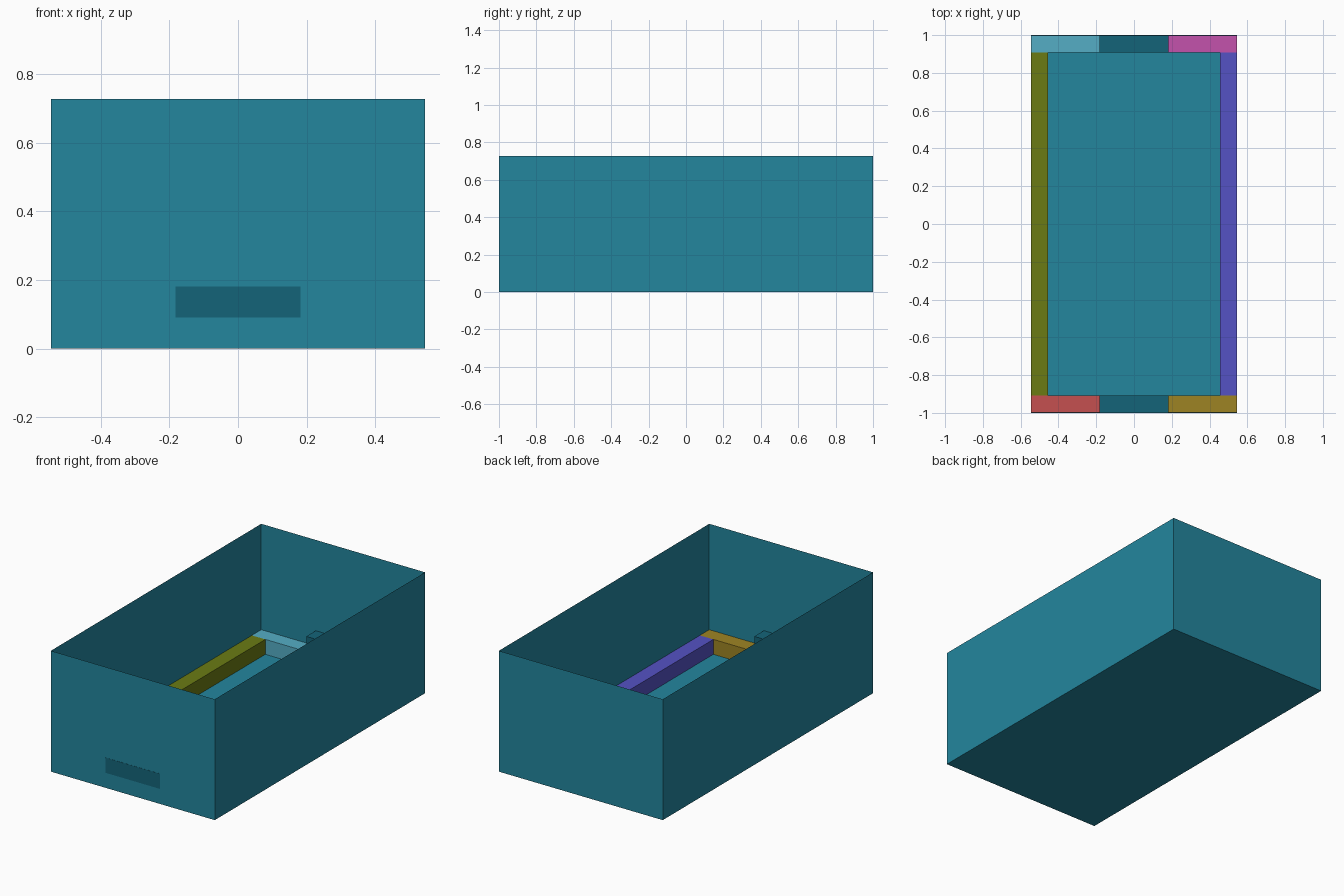
import bpy, bmesh

if "Cube" in bpy.data.objects:
    bpy.data.objects.remove(bpy.data.objects["Cube"])

U = 1 / 11          # base module: the model is 12 x 22 x 8 modules
E = 0.001           # hair gap that keeps coincident faces apart


def paint(obj, rgb):
    mat = bpy.data.materials.new(obj.name + "_colour")
    linear = [(c / 255 / 12.92) if c < 11 else ((c / 255 + 0.055) / 1.055) ** 2.4 for c in rgb]
    mat.diffuse_color = (*linear, 1)
    mat.use_nodes = True
    mat.node_tree.nodes["Principled BSDF"].inputs["Base Color"].default_value = mat.diffuse_color
    obj.data.materials.append(mat)


def box(name, lo, hi, rgb, open_top=False):
    bm = bmesh.new()
    bmesh.ops.create_cube(bm, size=1)
    for v in bm.verts:
        v.co = [(a + b) / 2 + c * (b - a) for a, b, c in zip(lo, hi, v.co)]
    if open_top:
        bm.normal_update()
        top = [f for f in bm.faces if f.normal.z > 0.9]
        bmesh.ops.delete(bm, geom=top, context='FACES_ONLY')
    mesh = bpy.data.meshes.new(name)
    bm.to_mesh(mesh)
    bm.free()
    obj = bpy.data.objects.new(name, mesh)
    bpy.context.collection.objects.link(obj)
    paint(obj, rgb)
    return obj


TEAL, DARK_TEAL = (35, 134, 158), (20, 100, 121)
W, L, H = 6 * U, 11 * U, 8 * U

# Thin open-topped shell: four walls and a floor
box("outer_shell", (-W, -L, 0), (W, L, H), TEAL, open_top=True)

# Long rails on the floor along both sides
for name, x0, x1, rgb in (("left_rail", -W + E, -W + U, (107, 123, 20)),
                          ("right_rail", W - U, W - E, (85, 82, 196))):
    box(name, (x0, -L + U, E), (x1, L - U, U), rgb)

# Short rails at the ends, leaving a gap in the middle
for end, y0, y1, colours in (("front", -L + E, -L + U, ((197, 80, 80), (158, 132, 36))),
                             ("back", L - U, L - E, ((85, 174, 197), (196, 82, 172)))):
    box(end + "_left_rail", (-W + E, y0, E), (-2 * U, y1, U), colours[0])
    box(end + "_right_rail", (2 * U, y0, E), (W - E, y1, U), colours[1])

# Raised blocks bridging each gap; the front one shows through the wall
box("front_block", (-2 * U, -L - E, U), (2 * U, -L + U, 2 * U), DARK_TEAL)
box("back_block", (-2 * U, L - U, U), (2 * U, L - E, 2 * U), DARK_TEAL)
